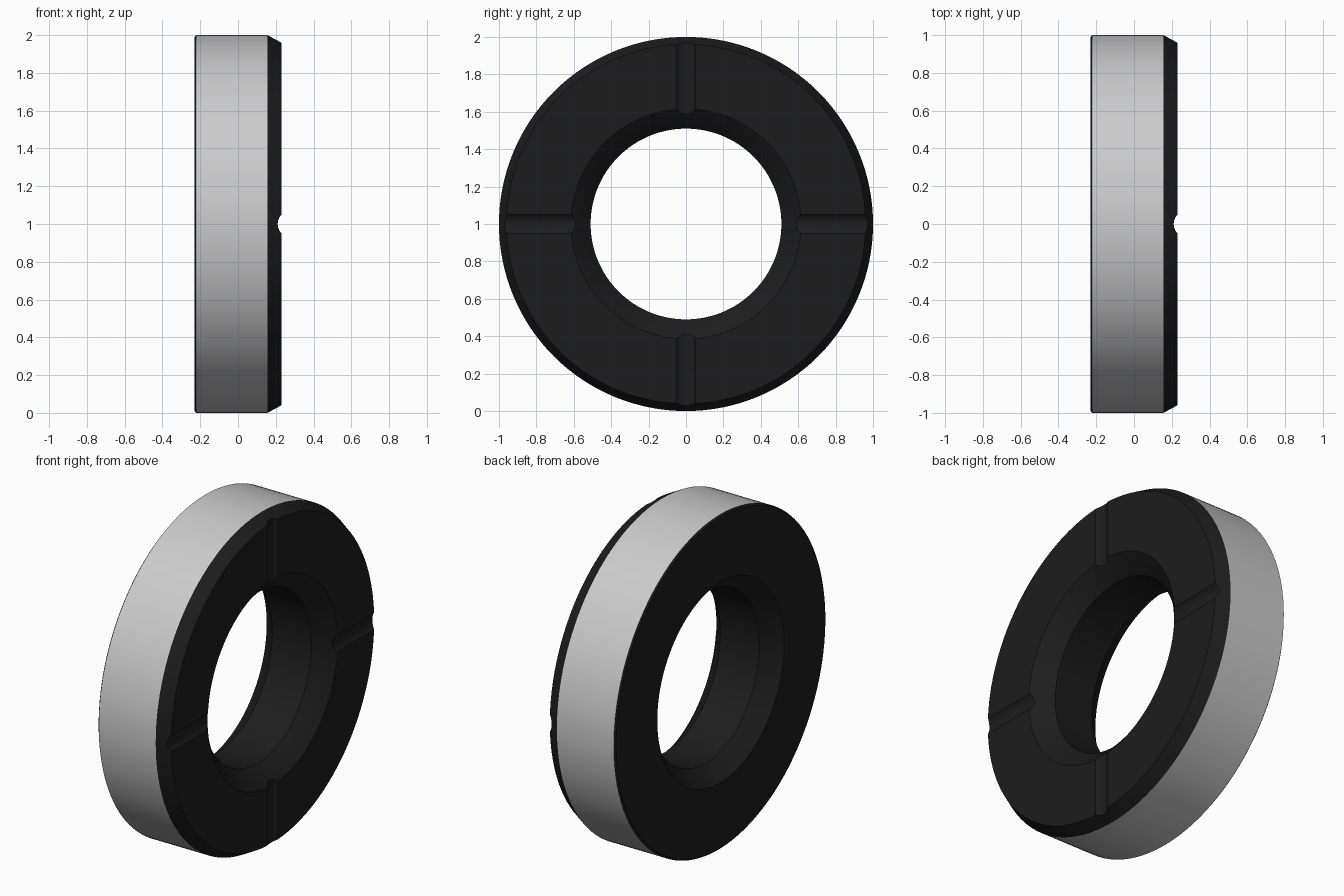
import bpy, bmesh, math
from mathutils import Matrix, Vector

if "Cube" in bpy.data.objects:
    bpy.data.objects.remove(bpy.data.objects["Cube"])

SEGS = 128


def material(name, rgb):
    m = bpy.data.materials.new(name)
    m.diffuse_color = (*rgb, 1)
    m.use_nodes = True
    m.node_tree.nodes["Principled BSDF"].inputs["Base Color"].default_value = m.diffuse_color
    return m


dark = material("black_rubber", (0.012, 0.012, 0.012))
grey = material("grey_band", (0.8, 0.8, 0.8))

# Ring cross-section as (x, radius); closed loop, outer band is segment 1
profile = [(-0.23, 0.99), (-0.222, 1.0), (0.155, 1.0), (0.23, 0.96),
           (0.23, 0.615), (0.19, 0.565), (0.13, 0.51),
           (-0.13, 0.51), (-0.19, 0.565), (-0.23, 0.60)]
BAND = 1

bm = bmesh.new()
rings = []
for i in range(SEGS):
    a = 2 * math.pi * i / SEGS
    rings.append([bm.verts.new((x, r * math.sin(a), 1 + r * math.cos(a))) for x, r in profile])
n = len(profile)
for i in range(SEGS):
    p, q = rings[i], rings[(i + 1) % SEGS]
    for k in range(n):
        f = bm.faces.new((p[k], p[(k + 1) % n], q[(k + 1) % n], q[k]))
        f.material_index = 1 if k == BAND else 0
bmesh.ops.recalc_face_normals(bm, faces=bm.faces)
mesh = bpy.data.meshes.new("ring")
bm.to_mesh(mesh)
bm.free()
ring = bpy.data.objects.new("ring", mesh)
bpy.context.collection.objects.link(ring)
mesh.materials.append(dark)
mesh.materials.append(grey)

# Four round-bottomed radial grooves cut in the +x face
bm = bmesh.new()
for i in range(4):
    mat = (Matrix.Translation(Vector((0.2825, 0, 1)))
           @ Matrix.Rotation(i * math.pi / 2, 4, 'X')
           @ Matrix.Translation(Vector((0, 0, 0.8))))
    bmesh.ops.create_cone(bm, cap_ends=True, segments=40, radius1=0.0725,
                          radius2=0.0725, depth=0.6, matrix=mat)
cut_mesh = bpy.data.meshes.new("groove_cutter")
bm.to_mesh(cut_mesh)
bm.free()
cut_mesh.materials.append(dark)
cutter = bpy.data.objects.new("groove_cutter", cut_mesh)
bpy.context.collection.objects.link(cutter)
cutter.hide_render = True

mod = ring.modifiers.new("grooves", 'BOOLEAN')
mod.operation = 'DIFFERENCE'
mod.solver = 'EXACT'
mod.object = cutter
bpy.context.view_layer.objects.active = ring
ring.select_set(True)
bpy.ops.object.modifier_apply(modifier=mod.name)
bpy.data.objects.remove(cutter)
bpy.ops.object.shade_smooth_by_angle(angle=math.radians(20))
